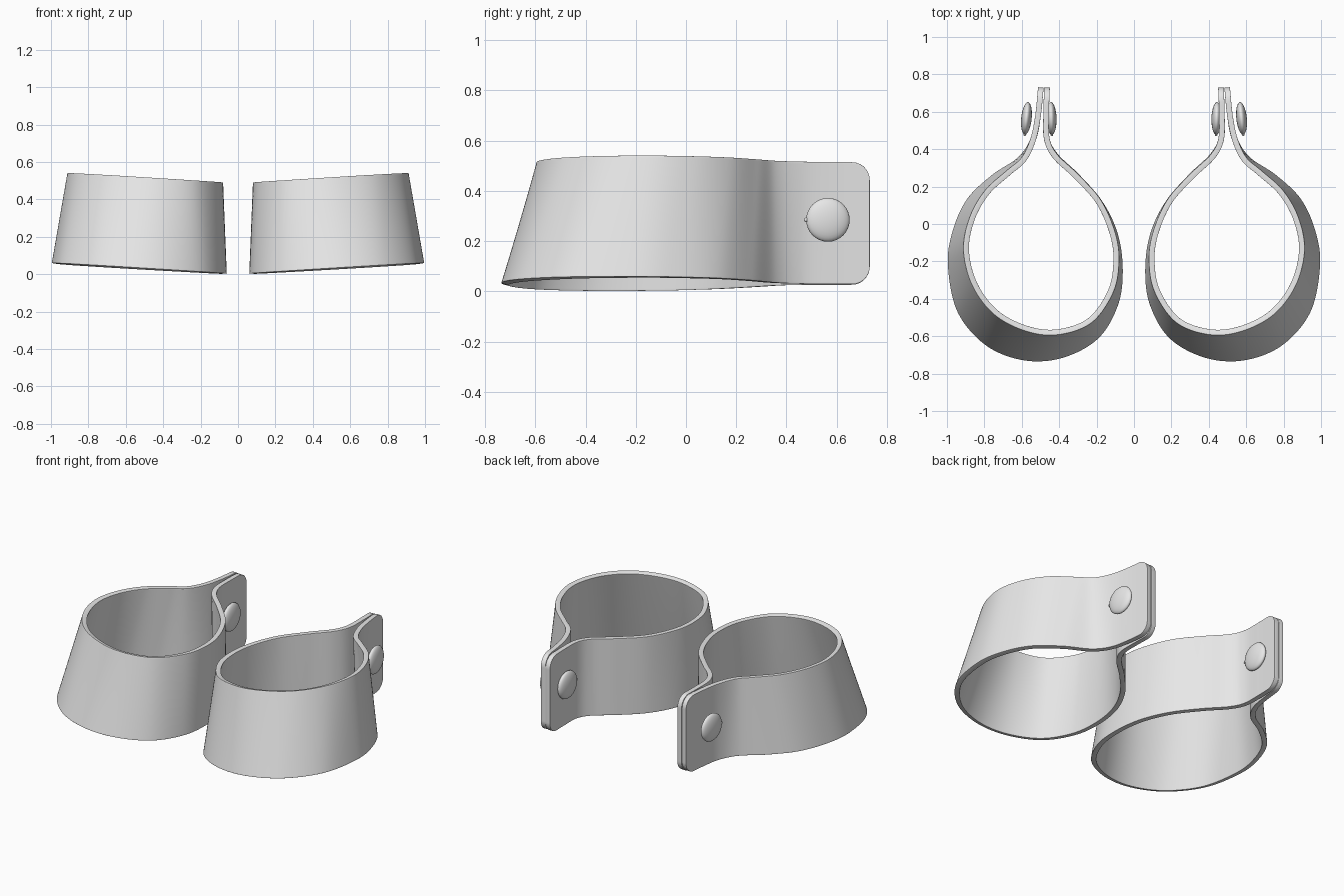
import bpy, bmesh, math
from mathutils import Vector, Matrix

cube = bpy.data.objects.get("Cube")
if cube:
    bpy.data.objects.remove(cube, do_unlink=True)

grey = bpy.data.materials.new("plain grey")
grey.use_nodes = True
colour = (0.8, 0.8, 0.8, 1)
grey.diffuse_color = colour
grey.node_tree.nodes["Principled BSDF"].inputs["Base Color"].default_value = colour

# Centreline of the band, from the inner flap tip around the front to the outer flap tip
FLAP_IN = [(.465, .73), (.47, .58), (.465, .45)]
FLAP_OUT = [(.54, .45), (.513, .58), (.498, .73)]
TOP = FLAP_IN + [(.42, .36), (.315, .26), (.19, .12), (.115, -.05), (.095, -.2),
                 (.125, -.36), (.235, -.515), (.405, -.577), (.57, -.56),
                 (.735, -.475), (.85, -.325), (.897, -.14), (.865, .03),
                 (.785, .17), (.67, .275), (.59, .345)] + FLAP_OUT
BOTTOM = FLAP_IN + [(.415, .36), (.305, .255), (.18, .11), (.1, -.06), (.075, -.25),
                    (.1, -.43), (.2, -.6), (.38, -.7), (.58, -.716),
                    (.78, -.64), (.93, -.465), (.98, -.22), (.955, -.04),
                    (.88, .125), (.75, .25), (.61, .345)] + FLAP_OUT
TIP_Y, CORNER, ROWS, STEPS = .73, .07, 12, 10


def spline(points):
    """Smooth curve through the points, with denser samples at both ends."""
    p = [Vector(q) for q in points]
    p = [2 * p[0] - p[1]] + p + [2 * p[-1] - p[-2]]
    last = len(p) - 4
    out = []
    for i in range(last + 1):
        a, b, c, d = p[i:i + 4]
        for s in range(STEPS):
            t = s / STEPS
            if i == 0:
                t = t * t
            elif i == last:
                t = 1 - (1 - t) ** 2
            out.append((2 * b + (c - a) * t + (2 * a - 5 * b + 4 * c - d) * t ** 2
                        + (3 * b - a - 3 * c + d) * t ** 3) / 2)
    return out + [p[-2]]


def finish(bm, name):
    mesh = bpy.data.meshes.new(name)
    for f in bm.faces:
        f.smooth = True
    bm.to_mesh(mesh)
    bm.free()
    mesh.materials.append(grey)
    obj = bpy.data.objects.new(name, mesh)
    bpy.context.collection.objects.link(obj)
    return obj


def make_band(name, side):
    bm = bmesh.new()
    columns = []
    for t, b in zip(spline(TOP), spline(BOTTOM)):
        # Tilted rims
        high = Vector((t.x, t.y, .488 + .06 * (t.x - .06)))
        low = Vector((b.x, b.y, .002 + .06 * (b.x - .06)))
        # Rounded flap corners
        gap = CORNER - min(max(TIP_Y - t.y, 0), CORNER)
        inset = (CORNER - math.sqrt(CORNER ** 2 - gap ** 2)) / (high.z - low.z)
        col = []
        for r in range(ROWS + 1):
            v = .5 - .5 * math.cos(math.pi * r / ROWS)
            v = inset + v * (1 - 2 * inset)
            q = low.lerp(high, v)
            q.x *= side
            col.append(bm.verts.new(q))
        columns.append(col)
    for c, d in zip(columns, columns[1:]):
        for r in range(ROWS):
            bm.faces.new((c[r], d[r], d[r + 1], c[r + 1]))
    band = finish(bm, name)
    solid = band.modifiers.new("thickness", "SOLIDIFY")
    solid.thickness = .03
    solid.offset = 0
    bevel = band.modifiers.new("soft rim", "BEVEL")
    bevel.width = .012
    bevel.segments = 3
    bevel.limit_method = "ANGLE"
    bevel.angle_limit = math.radians(50)


def make_button(name, x, turn, side):
    """Domed stud with a small nub on its front edge."""
    bm = bmesh.new()
    place = Matrix.Translation((x * side, .565, .285)) @ Matrix.Rotation(turn * side, 4, "Z")
    bmesh.ops.create_uvsphere(
        bm, u_segments=32, v_segments=16, radius=1,
        matrix=place @ Matrix.Diagonal((.028, .087, .087, 1)) @ Matrix.Rotation(math.pi / 2, 4, "Y"))
    bmesh.ops.create_uvsphere(
        bm, u_segments=10, v_segments=6, radius=1,
        matrix=place @ Matrix.Translation((0, -.087, 0)) @ Matrix.Diagonal((.008, .009, .009, 1)))
    finish(bm, name)


for label, side in (("left", 1), ("right", -1)):
    make_band(label + "_cuff_band", side)
    make_button(label + "_outer_button", .575, .1, side)
    make_button(label + "_inner_button", .442, -.03, side)
